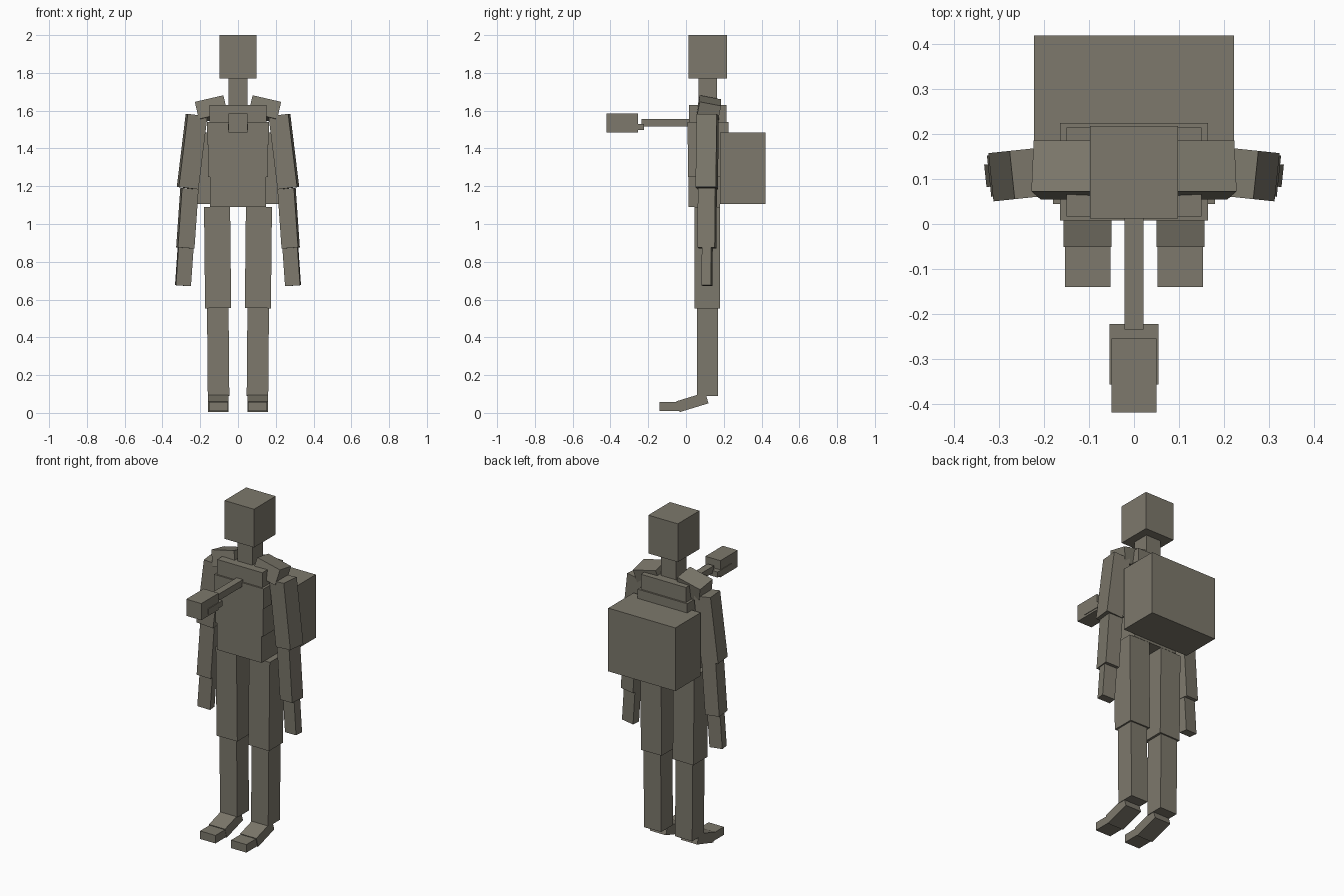
import bpy
import math
from mathutils import Euler, Vector

if "Cube" in bpy.data.objects:
    bpy.data.objects.remove(bpy.data.objects["Cube"])

stone = bpy.data.materials.new("warm grey")
stone.diffuse_color = (0.205, 0.19, 0.15, 1)
stone.use_nodes = True
stone.node_tree.nodes["Principled BSDF"].inputs["Base Color"].default_value = stone.diffuse_color

UNIT = [(-1, -1, -1), (1, -1, -1), (1, 1, -1), (-1, 1, -1),
        (-1, -1, 1), (1, -1, 1), (1, 1, 1), (-1, 1, 1)]
FACES = [(3, 2, 1, 0), (4, 5, 6, 7), (0, 1, 5, 4),
         (1, 2, 6, 5), (2, 3, 7, 6), (3, 0, 4, 7)]


def block(name, center, size, rot=(0, 0, 0), side=1):
    """Box with rotation in degrees; side=-1 mirrors it across x = 0."""
    turn = Euler([math.radians(a) for a in (rot[0], rot[1] * side, rot[2] * side)])
    mid = Vector((center[0] * side, center[1], center[2]))
    verts = []
    for u in UNIT:
        p = Vector([u[i] * size[i] / 2 for i in range(3)])
        p.rotate(turn)
        verts.append(p + mid)
    mesh = bpy.data.meshes.new(name)
    mesh.from_pydata(verts, [], FACES)
    mesh.materials.append(stone)
    obj = bpy.data.objects.new(name, mesh)
    bpy.context.collection.objects.link(obj)


def span(name, x, y, z):
    """Upright box centred on x = 0, given half width and y, z ranges."""
    block(name, (0, (y[0] + y[1]) / 2, (z[0] + z[1]) / 2),
          (2 * x, y[1] - y[0], z[1] - z[0]))


# Head and torso
span("head", 0.098, (0.012, 0.218), (1.77, 2.0))
span("neck", 0.05, (0.065, 0.165), (1.55, 1.775))
span("collar", 0.15, (0.017, 0.215), (1.53, 1.63))
span("chest", 0.165, (0.008, 0.225), (1.42, 1.54))
span("waist", 0.158, (0.011, 0.19), (1.25, 1.425))
span("hips", 0.147, (0.012, 0.18), (1.09, 1.255))

# Backpack
span("backpack", 0.223, (0.18, 0.42), (1.105, 1.485))

# Device held out from the chest
span("rod", 0.021, (-0.235, 0.02), (1.515, 1.555))
span("bracket", 0.054, (-0.357, -0.223), (1.497, 1.53))
span("front_box", 0.05, (-0.42, -0.255), (1.485, 1.585))

# Paired limbs
for side, label in ((1, "right"), (-1, "left")):
    block("shoulder_" + label, (0.14, 0.12, 1.608), (0.155, 0.115, 0.095),
          (-11, 13, 0), side)
    block("upper_arm_" + label, (0.243, 0.112, 1.383), (0.105, 0.108, 0.39),
          (0, -7, -6), side)
    block("forearm_" + label, (0.268, 0.112, 1.03), (0.088, 0.092, 0.315),
          (0, -4, -6), side)
    block("hand_" + label, (0.284, 0.112, 0.778), (0.08, 0.05, 0.21),
          (0, -4, -6), side)
    block("thigh_" + label, (0.108, 0.112, 0.822), (0.138, 0.134, 0.535),
          (0, 0.6, 0), side)
    block("shin_" + label, (0.105, 0.114, 0.325), (0.114, 0.112, 0.47),
          (0, 0.5, 0), side)
    block("foot_" + label, (0.104, 0.034, 0.056), (0.107, 0.16, 0.06),
          (17, 0, 0), side)
    block("toe_" + label, (0.103, -0.088, 0.033), (0.102, 0.104, 0.048),
          (0, 0, 0), side)
